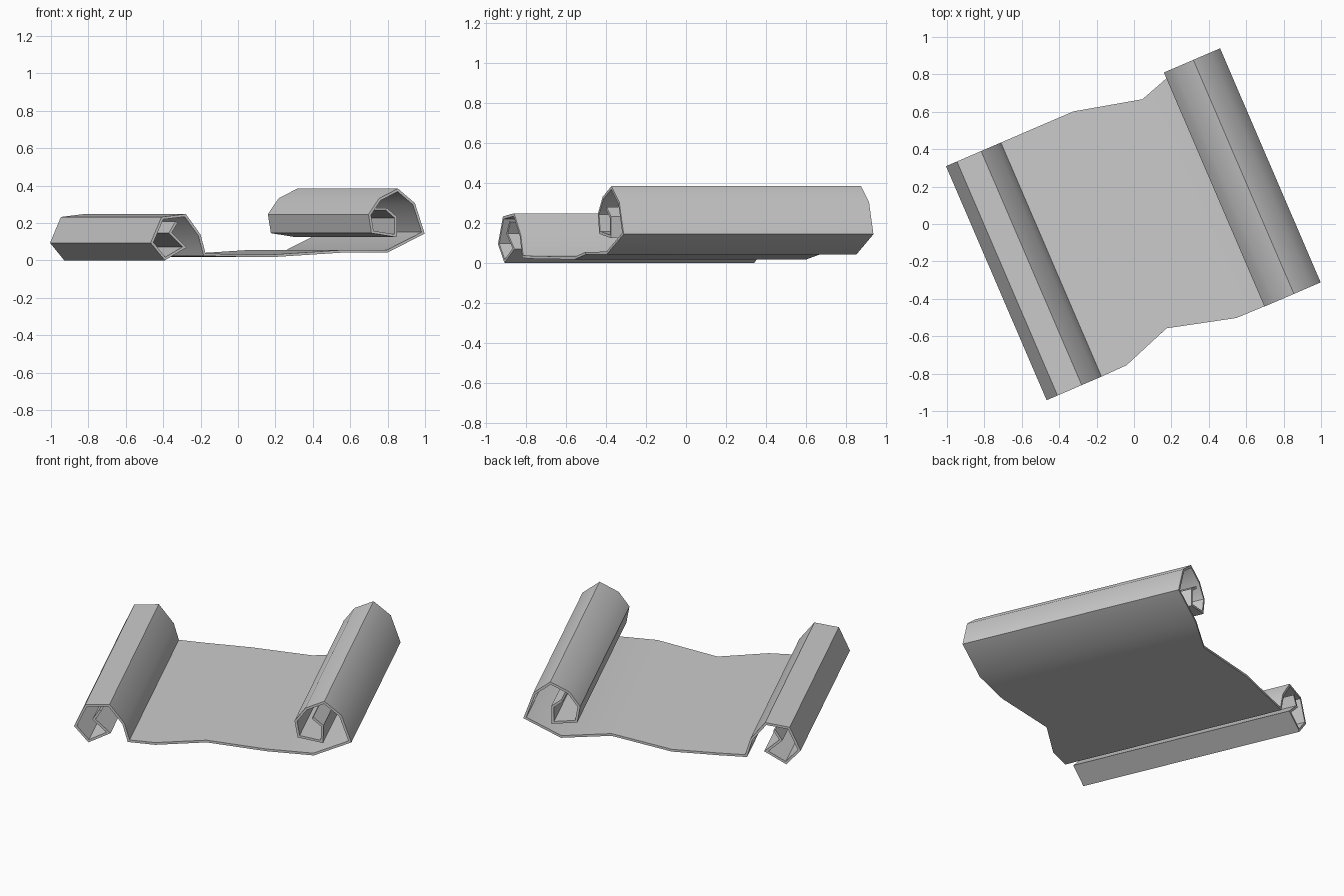
import bpy, bmesh, math
from mathutils import Vector, Matrix

if "Cube" in bpy.data.objects:
    bpy.data.objects.remove(bpy.data.objects["Cube"])

T = 0.014          # paper thickness
L = 0.681          # half length of the rolls

# Cross-section centreline (across, height), left roll -> sheet -> right roll
left_roll = [(-0.65, 0.21), (-0.687, 0.152), (-0.603, 0.076), (-0.717, 0.014),
             (-0.793, 0.1), (-0.733, 0.231), (-0.6, 0.246), (-0.517, 0.14),
             (-0.487, 0.036)]
sheet = [(-0.335, 0.032), (-0.06, 0.029), (0.305, 0.053)]
right_roll = [(0.576, 0.054), (0.785, 0.152), (0.731, 0.307), (0.637, 0.381),
              (0.533, 0.331), (0.474, 0.25), (0.49, 0.157), (0.624, 0.137),
              (0.626, 0.235), (0.57, 0.28)]
path = [Vector(p) for p in left_roll + sheet + right_roll]

# Ragged edges of the open sheet: centreline index -> (front, back)
n_left = len(left_roll)
ragged = {n_left: (-0.678, L), n_left + 1: (-0.581, L), n_left + 2: (-0.678, 0.595)}


def mitre(i):
    """Offset vector at a path point for half the paper thickness."""
    dirs = []
    if i > 0:
        dirs.append((path[i] - path[i - 1]).normalized())
    if i < len(path) - 1:
        dirs.append((path[i + 1] - path[i]).normalized())
    normals = [Vector((-d.y, d.x)) for d in dirs]
    m = sum(normals, Vector((0, 0))).normalized()
    return m * (T / 2) / max(0.5, m.dot(normals[0]))


# Scroll paper: rings of four corners joined along the path
bm = bmesh.new()
rings = []
for i, p in enumerate(path):
    front, back = ragged.get(i, (-L, L))
    o = mitre(i)
    a, b = p + o, p - o
    rings.append([bm.verts.new(c) for c in (
        (a.x, front, a.y), (a.x, back, a.y), (b.x, back, b.y), (b.x, front, b.y))])
for r, s in zip(rings, rings[1:]):
    for k in range(4):
        j = (k + 1) % 4
        bm.faces.new((r[k], r[j], s[j], s[k]))
bm.faces.new(rings[0])
bm.faces.new(rings[-1])
bmesh.ops.recalc_face_normals(bm, faces=bm.faces[:])

# Turn the scroll and rest it on the ground
bm.transform(Matrix.Rotation(math.atan2(0.395, 0.919), 4, 'Z'))
low = min(v.co.z for v in bm.verts)
bmesh.ops.translate(bm, verts=bm.verts[:], vec=(0, 0, -low))

mesh = bpy.data.meshes.new("scroll_paper")
bm.to_mesh(mesh)
bm.free()
obj = bpy.data.objects.new("scroll_paper", mesh)
bpy.context.collection.objects.link(obj)
bpy.context.view_layer.objects.active = obj
obj.select_set(True)
bpy.ops.object.shade_smooth_by_angle(angle=math.radians(45))
